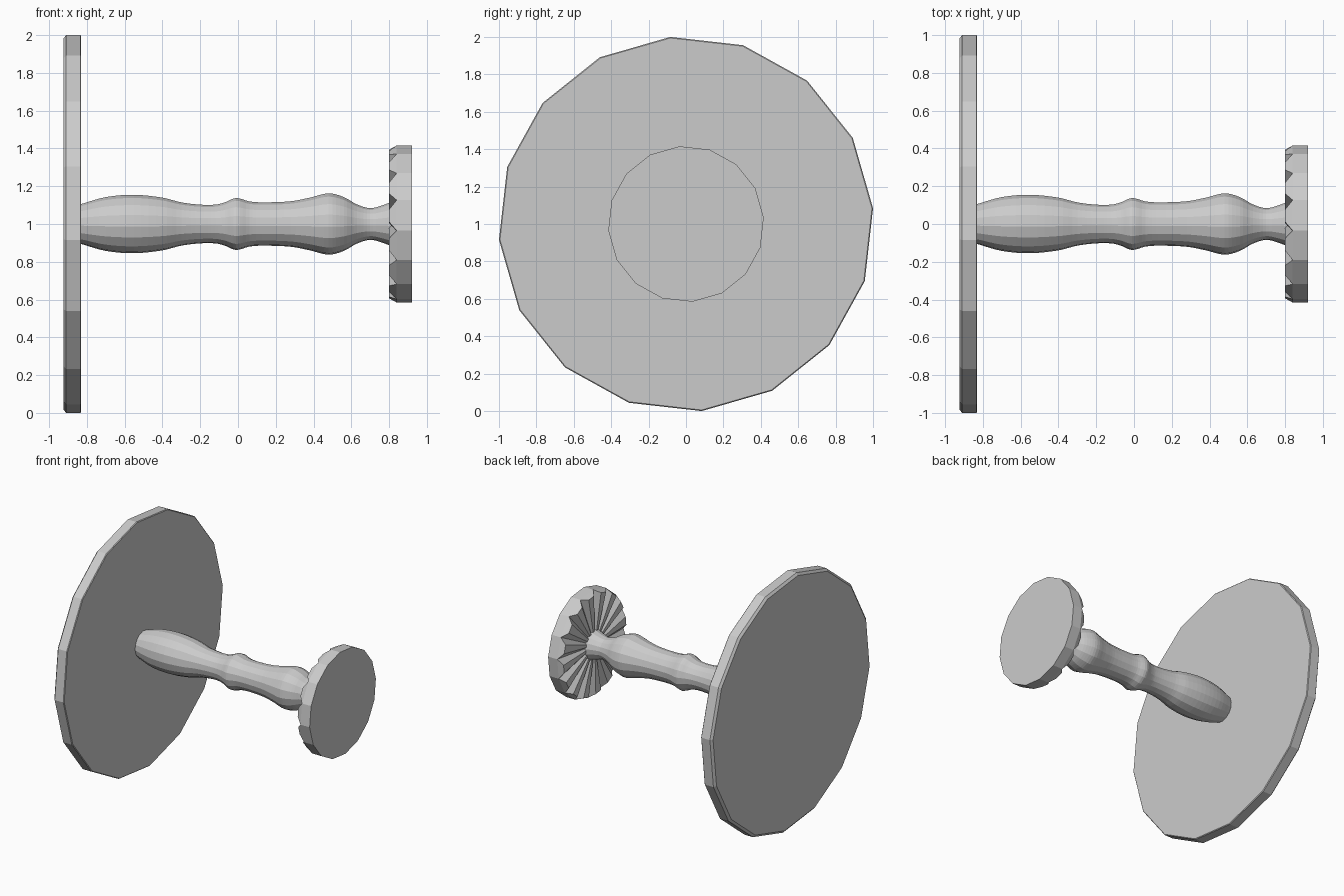
import bpy, bmesh
from math import cos, sin, radians, tau

SIDES = 16
TURN = radians(4.8)
STEP = tau / SIDES

cube = bpy.data.objects.get("Cube")
if cube:
    bpy.data.objects.remove(cube, do_unlink=True)

grey = bpy.data.materials.new("plain grey")
grey.use_nodes = True
grey.diffuse_color = (0.6, 0.6, 0.6, 1)
grey.node_tree.nodes["Principled BSDF"].inputs["Base Color"].default_value = (0.6, 0.6, 0.6, 1)


def point(x, r, a):
    return (x, r * cos(a), 1 + r * sin(a))


def skin(name, rings):
    """Join rings of points into a closed solid lying along x."""
    bm = bmesh.new()
    loops = [[bm.verts.new(p) for p in ring] for ring in rings]
    for a, b in zip(loops, loops[1:]):
        for i in range(len(a)):
            j = (i + 1) % len(a)
            bm.faces.new((a[i], a[j], b[j], b[i]))
    bm.faces.new(loops[0])
    bm.faces.new(loops[-1])
    bmesh.ops.recalc_face_normals(bm, faces=bm.faces)
    mesh = bpy.data.meshes.new(name)
    bm.to_mesh(mesh)
    bm.free()
    mesh.materials.append(grey)
    obj = bpy.data.objects.new(name, mesh)
    bpy.context.collection.objects.link(obj)
    return obj


def lathe(name, profile):
    return skin(name, [[point(x, r, TURN + i * STEP) for i in range(SIDES)]
                       for x, r in profile])


def smooth_profile(pts, n=4):
    """Cubic curve through the profile points."""
    out = []
    for i in range(len(pts) - 1):
        p0, p1 = pts[max(i - 1, 0)], pts[i]
        p2, p3 = pts[i + 1], pts[min(i + 2, len(pts) - 1)]
        m1 = (p2[1] - p0[1]) / (p2[0] - p0[0]) * (p2[0] - p1[0])
        m2 = (p3[1] - p1[1]) / (p3[0] - p1[0]) * (p2[0] - p1[0])
        for k in range(n):
            t = k / n
            r = ((2*t**3 - 3*t**2 + 1) * p1[1] + (t**3 - 2*t**2 + t) * m1
                 + (3*t**2 - 2*t**3) * p2[1] + (t**3 - t**2) * m2)
            out.append((p1[0] + t * (p2[0] - p1[0]), r))
    return out + [pts[-1]]


# Large end disc with a fine chamfer
lathe("large_disc", [(-0.925, 0.985), (-0.91, 1.0035), (-0.835, 1.0035), (-0.83, 0.998)])

# Turned handle
lathe("handle", smooth_profile([
    (-0.84, 0.103), (-0.7, 0.143), (-0.55, 0.155), (-0.4, 0.14), (-0.3, 0.115),
    (-0.2, 0.103), (-0.12, 0.103), (-0.07, 0.115), (-0.01, 0.138), (0.06, 0.12),
    (0.13, 0.115), (0.28, 0.121), (0.38, 0.14), (0.48, 0.163), (0.56, 0.143),
    (0.63, 0.104), (0.7, 0.084), (0.76, 0.098), (0.83, 0.125)]))

# Small knob, its inner face cut by V grooves running from hub to rim
GROOVE = radians(6.4)


def knob_ring(r, x_top, x_valley, r_top=None):
    ring = []
    for i in range(SIDES):
        a = TURN + i * STEP
        ring.append(point(x_valley, r, a))
        for b in (a + GROOVE, a + STEP - GROOVE):
            flat = cos(STEP / 2) / cos(b - a - STEP / 2)
            ring.append(point(x_top, (r_top or r) * flat, b))
    return ring


skin("small_knob", [
    knob_ring(0.1, 0.8, 0.81),
    knob_ring(0.417, 0.8, 0.84, 0.4),
    knob_ring(0.417, 0.84, 0.84),
    knob_ring(0.417, 0.92, 0.92)])
